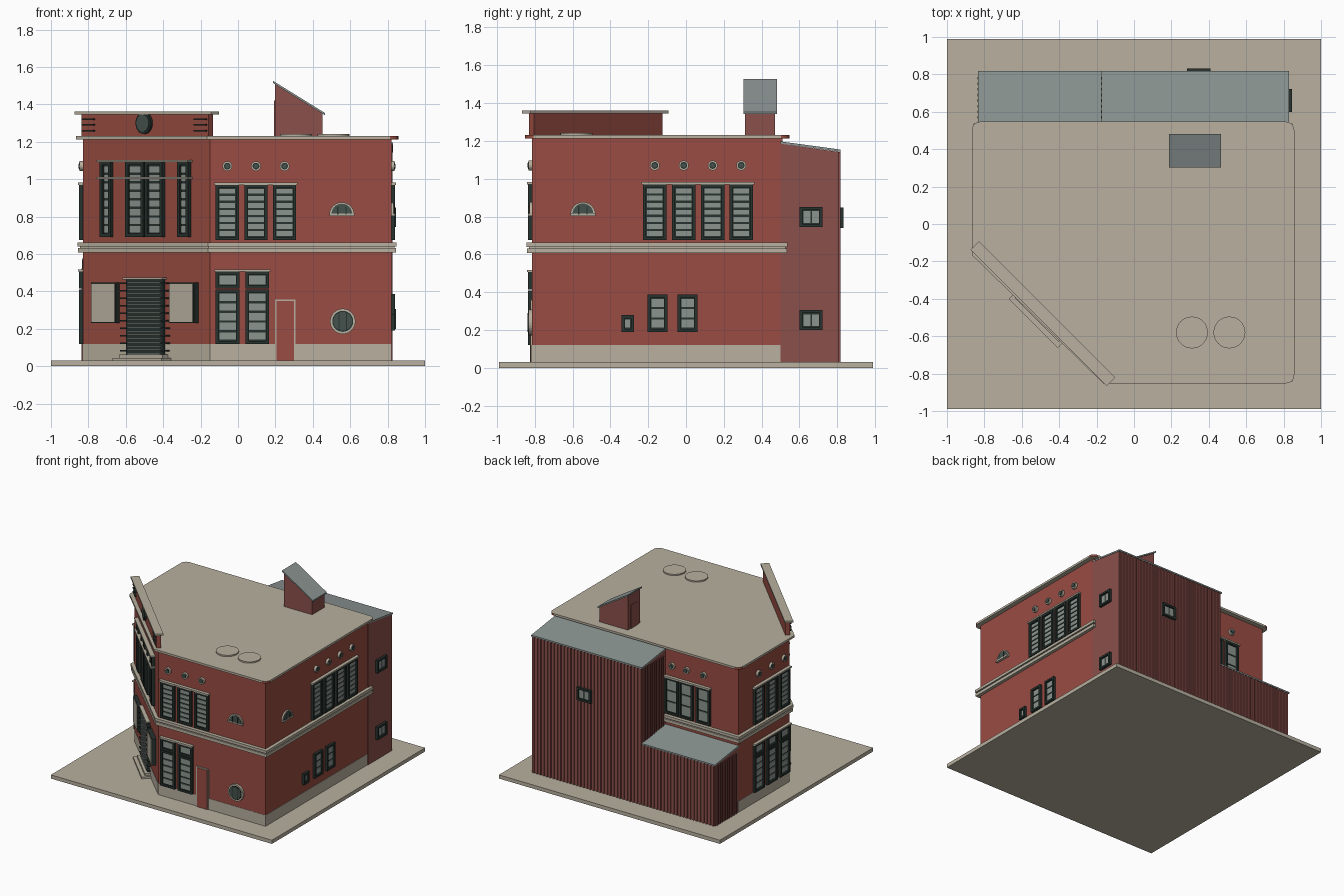
import bpy, bmesh, math
from mathutils import Matrix, Vector

if "Cube" in bpy.data.objects:
    bpy.data.objects.remove(bpy.data.objects["Cube"])


def material(name, r, g, b):
    m = bpy.data.materials.new(name)
    m.diffuse_color = (r, g, b, 1)
    m.use_nodes = True
    m.node_tree.nodes["Principled BSDF"].inputs["Base Color"].default_value = m.diffuse_color
    return m


MATS = [material("brick_red", .315, .072, .054), material("stone_beige", .48, .435, .35),
        material("siding_brown", .26, .080, .071), material("roof_grey", .262, .302, .292),
        material("frame_dark", .020, .032, .028), material("glass_grey", .262, .300, .275),
        material("deep_glass", .060, .085, .075)]
RED, STONE, BROWN, ROOF, DARK, GLASS, DEEP = range(7)


class Part:
    """Solids in wall coordinates: u along the wall, d outward, z up."""

    def __init__(self, name, wall=None):
        self.name, self.bm, self.wall = name, bmesh.new(), wall or Matrix.Identity(4)

    def solid(self, a, b, mat):
        va = [self.bm.verts.new(self.wall @ Vector(p)) for p in a]
        vb = [self.bm.verts.new(self.wall @ Vector(p)) for p in b]
        n = len(va)
        faces = [self.bm.faces.new(va), self.bm.faces.new(vb[::-1])]
        faces += [self.bm.faces.new((va[i], va[(i + 1) % n], vb[(i + 1) % n], vb[i])) for i in range(n)]
        for f in faces:
            f.material_index = mat
        return va, vb

    def box(self, u0, u1, d0, d1, z0, z1, mat):
        ring = [(u0, d0), (u1, d0), (u1, d1), (u0, d1)]
        return self.prism(ring, z0, z1, mat)

    def prism(self, outline, z0, z1, mat):
        return self.solid([(x, y, z0) for x, y in outline], [(x, y, z1) for x, y in outline], mat)

    def disc(self, u, z, r, d0, d1, mat, half=False, n=28):
        k = n // 2 + 1 if half else n
        arc = [(u + r * math.cos(2 * math.pi * i / n), z + r * math.sin(2 * math.pi * i / n)) for i in range(k)]
        self.solid([(a, d0, b) for a, b in arc], [(a, d1, b) for a, b in arc], mat)

    def done(self):
        bmesh.ops.recalc_face_normals(self.bm, faces=self.bm.faces)
        me = bpy.data.meshes.new(self.name)
        self.bm.to_mesh(me)
        self.bm.free()
        for m in MATS:
            me.materials.append(m)
        ob = bpy.data.objects.new(self.name, me)
        bpy.context.collection.objects.link(ob)
        return ob


def wall(origin, u, n):
    m = Matrix((u, n, (0, 0, 1))).transposed().to_4x4()
    m.translation = origin
    return m


X0, X1, Y0, Y1 = -.83, .82, -.815, .51
FRONT = wall((0, Y0, 0), (1, 0, 0), (0, -1, 0))
RIGHT = wall((X1, 0, 0), (0, 1, 0), (1, 0, 0))
LEFT = wall((X0, 0, 0), (0, 1, 0), (-1, 0, 0))
BACK = wall((0, Y1, 0), (1, 0, 0), (0, 1, 0))
s = math.sqrt(.5)
CORNER = wall(((X0 - .15) / 2, (Y0 - .15) / 2, 0), (s, -s, 0), (-s, -s, 0))


def outline(o):
    k = o * .414
    return [(X0 - o, -.15 - k), (-.15 - k, Y0 - o), (X1 + o, Y0 - o), (X1 + o, Y1 + o), (X0 - o, Y1 + o)]


def window(p, u0, u1, z0, z1, rows, cols=1, t=.016):
    """Dark frame with a grid of glass panes."""
    p.box(u0, u1, -.01, .006, z0, z1, DARK)
    for a, b in ((u0, u0 + t), (u1 - t, u1)):
        p.box(a, b, -.01, .02, z0, z1, DARK)
    for a, b in ((z0, z0 + t), (z1 - t, z1)):
        p.box(u0 + t, u1 - t, -.01, .02, a, b, DARK)
    w, h = (u1 - u0 - 2 * t) / cols, (z1 - z0 - 2 * t) / rows
    for c in range(cols):
        for r in range(rows):
            a, b = u0 + t + c * w, z0 + t + r * h
            p.box(a + .004, a + w - .004, .004, .011, b + .006, b + h - .006, GLASS)


def porthole(p, u, z, r, rim):
    p.disc(u, z, r, -.01, .018, STONE)
    p.disc(u, z, r - rim, 0, .020, DARK)
    p.disc(u, z, r - rim - .006, 0, .022, DEEP)


def fanlight(p, u, z):
    p.disc(u, z, .067, -.01, .012, STONE, True)
    p.disc(u, z + .004, .055, 0, .016, DEEP, True)
    for a in (-.022, .022):
        p.box(u - .003 + a, u + .003 + a, 0, .02, z, z + .045, DARK)
    p.box(u - .067, u + .067, -.01, .02, z - .006, z + .006, STONE)


def upper_row(p, centres, rows=7):
    """First-floor windows with a shared lintel and portholes above."""
    for c in centres:
        window(p, c - .062, c + .062, .675, .97, rows)
        porthole(p, c, 1.07, .026, .008)
    p.box(min(centres) - .07, max(centres) + .07, -.01, .026, .97, .982, STONE)


def lower_row(p, centres):
    """Tall ground-floor windows with transoms."""
    for c in centres:
        window(p, c - .064, c + .064, .12, .41, 5)
        window(p, c - .064, c + .064, .415, .507, 1)
    p.box(min(centres) - .07, max(centres) + .07, -.01, .026, .507, .518, STONE)


# ground plate, plinth, walls
p = Part("ground_plate"); p.box(-1, 1, -.99, .99, 0, .03, STONE); p.done()
p = Part("plinth"); p.prism(outline(.002), .03, .12, STONE); p.done()
p = Part("main_walls"); p.prism(outline(0), .12, 1.215, RED); p.done()
# belt course
p = Part("belt_course")
for o, a, b in ((.025, .607, .632), (.016, .632, .64), (.028, .64, .662)):
    p.prism(outline(o), a, b, STONE)
p.done()
# roof slab with rounded outer corners
p = Part("roof_slab")
va, vb = p.prism(outline(.037), 1.213, 1.23, STONE)
edges = [e for i in (2, 3, 4) for e in va[i].link_edges if e.other_vert(va[i]) is vb[i]]
bmesh.ops.bevel(p.bm, geom=edges, offset=.045, segments=5, profile=.5, affect='EDGES')
p.done()
# round skylights
p = Part("skylights")
for x in (.31, .51):
    p.prism([(x + .085 * math.cos(i * math.pi / 16), -.58 + .085 * math.sin(i * math.pi / 16))
             for i in range(32)], 1.225, 1.241, STONE)
p.done()

# front facade
p = Part("front_windows", FRONT)
upper_row(p, (-.057, .096, .249))
lower_row(p, (-.055, .103))
fanlight(p, .555, .81)
porthole(p, .56, .24, .068, .012)
for a in (-.02, .02):
    p.box(.557 + a, .563 + a, 0, .024, .19, .29, DARK)
p.done()
p = Part("side_door", FRONT)
p.box(.198, .307, -.01, .008, .03, .358, STONE)
p.box(.206, .299, -.01, .011, .03, .35, RED)
p.done()
# right facade
p = Part("right_windows", RIGHT)
upper_row(p, (-.165, -.012, .141, .292))
fanlight(p, -.545, .81)
window(p, -.342, -.275, .19, .278, 1)
for c in (-.15, .008):
    window(p, c - .053, c + .053, .19, .387, 3)
p.done()
# left and back facades
p = Part("left_windows", LEFT)
upper_row(p, (-.075, .09, .255))
lower_row(p, (-.075, .09, .255))
p.done()
p = Part("back_windows", BACK)
upper_row(p, (-.52, -.367, -.235), 3)
p.done()

# angled corner: upper windows and ledges
p = Part("corner_windows", CORNER)
for m in (-1, 1):
    for a, b in ((.006, .14), (.25, .335)):
        window(p, min(a * m, b * m), max(a * m, b * m), .69, 1.095, 8, t=.02)
    # display panels beside the entrance
    a, b = sorted((.2 * m, .39 * m))
    p.box(a, b, -.01, .03, .23, .447, DARK)
    p.box(a + .006, b - .006, .03, .034, .236, .441, STONE)
for z in (1.0, 1.092):
    p.box(-.345, .345, -.01, .032, z, z + .012, STONE)
p.done()
# slatted entrance and its steps
p = Part("entrance_door", CORNER)
p.box(-.14, .14, -.01, .015, .05, .47, DARK)
for i in range(20):
    p.box(-.125, .125, .01, .022, .064 + i * .02, .072 + i * .02, GLASS)
for i in range(10):
    for a, b in ((-.175, -.13), (.13, .175)):
        p.box(a, b, -.01, .024, .08 + i * .04, .088 + i * .04, DARK)
p.box(-.15, .15, -.01, .03, .465, .475, STONE)
p.done()
p = Part("entrance_steps", CORNER)
p.box(-.185, .185, -.01, .07, .03, .045, STONE)
p.box(-.165, .165, -.01, .042, .045, .062, STONE)
p.done()
# corner parapet with cap, bands and round ornament
p = Part("corner_parapet", CORNER)
p.box(-.48, .48, -.025, .01, 1.22, 1.348, RED)
p.box(-.515, .515, -.036, .028, 1.346, 1.361, STONE)
for z in (1.26, 1.29, 1.32):
    for a, b in ((-.47, -.38), (.38, .47)):
        p.box(a, b, 0, .022, z - .004, z + .004, DARK)
p.disc(0, 1.3, .058, 0, .024, DARK)
p.disc(0, 1.3, .046, 0, .028, DEEP)
p.done()


def annex(name, x0, x1, z_in, z_out):
    """Lean-to with ribbed siding and a sloping sheet roof."""
    ya, yb = Y1 - .01, .808
    p = Part(name + "_walls")
    prof = [(ya, .03), (yb, .03), (yb, z_out), (ya, z_in)]
    p.solid([(x0, y, z) for y, z in prof], [(x1, y, z) for y, z in prof], BROWN)
    n = round((x1 - x0) / .03)
    for i in range(n):
        x = x0 + (i + .5) * (x1 - x0) / n
        p.box(x - .007, x + .007, yb - .003, yb + .008, .03, z_out, BROWN)
    for i in range(9):
        y = Y1 + .03 + i * .03
        p.box(x0 - .006, x0 + .003, y - .007, y + .007, .03, z_out, BROWN)
    p.done()
    p = Part(name + "_roof")
    prof = [(ya, z_in), (yb + .01, z_out), (yb + .01, z_out + .012), (ya, z_in + .012)]
    p.solid([(x0 - .004, y, z) for y, z in prof], [(x1 + .002, y, z) for y, z in prof], ROOF)
    p.done()


annex("tall_annex", -.17, .826, 1.185, 1.142)
annex("low_annex", -.83, -.17, .565, .522)
p = Part("annex_side_windows", wall((.826, 0, 0), (0, 1, 0), (1, 0, 0)))
for z in (.2, .745):
    window(p, .6, .722, z, z + .105, 1, 2)
p.done()
p = Part("annex_back_window", wall((0, .812, 0), (1, 0, 0), (0, 1, 0)))
window(p, .283, .41, .74, .847, 1, 2)
p.done()

# rooftop stair head with a single-slope roof
p = Part("stair_head_walls")
prof = [(.197, 1.225), (.452, 1.225), (.452, 1.35), (.197, 1.508)]
p.solid([(x, .313, z) for x, z in prof], [(x, .47, z) for x, z in prof], BROWN)
p.box(.192, .2, .35, .435, 1.23, 1.42, BROWN)
p.done()
p = Part("stair_head_roof")
prof = [(.187, 1.514), (.465, 1.342), (.465, 1.354), (.187, 1.526)]
p.solid([(x, .303, z) for x, z in prof], [(x, .482, z) for x, z in prof], ROOF)
p.done()
